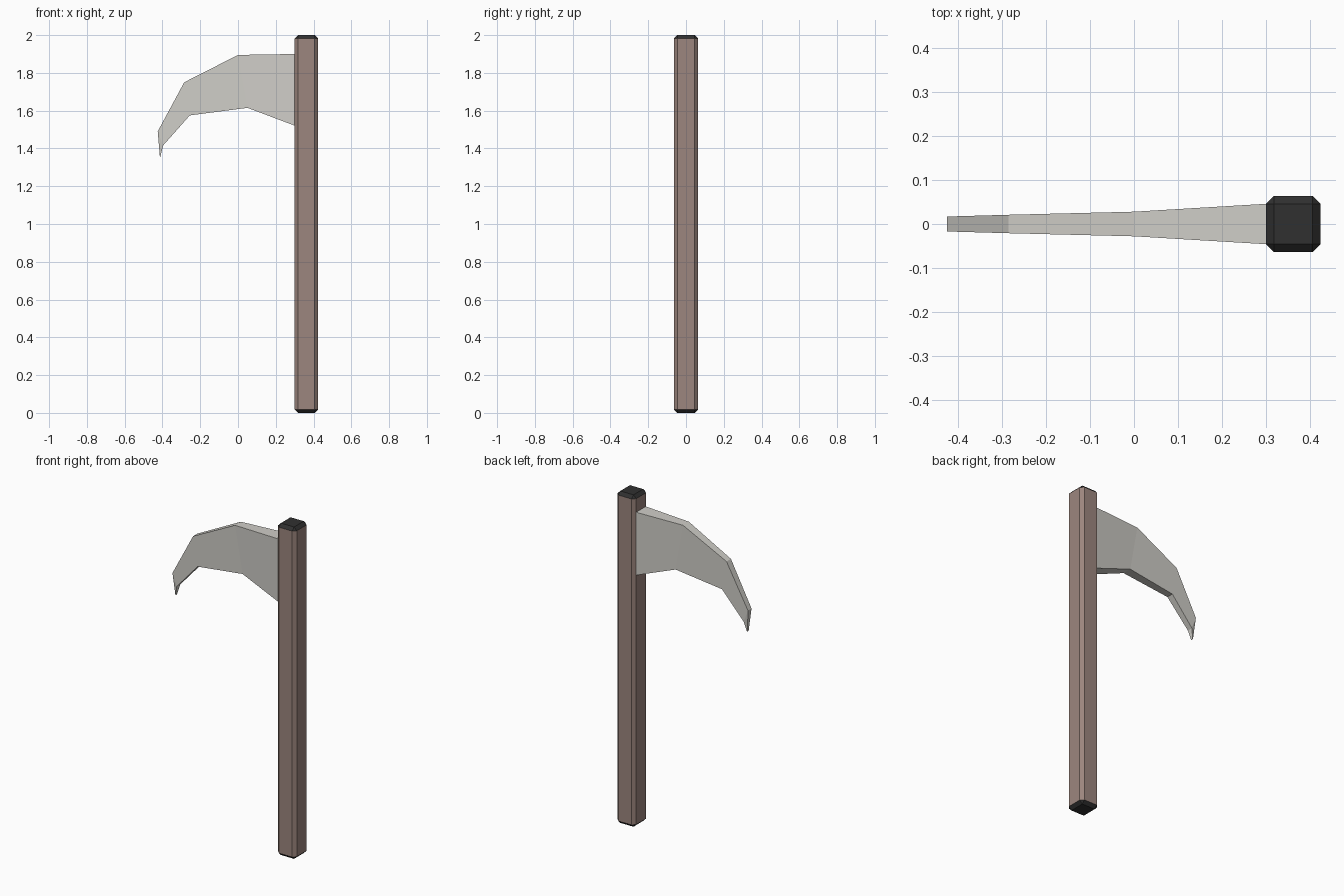
import bpy, bmesh

if "Cube" in bpy.data.objects:
    bpy.data.objects.remove(bpy.data.objects["Cube"])

def material(name, rgb):
    m = bpy.data.materials.new(name)
    m.diffuse_color = [(c / 255 / 12.92 if c < 10 else ((c / 255 + 0.055) / 1.055) ** 2.4) for c in rgb] + [1]
    m.use_nodes = True
    m.node_tree.nodes["Principled BSDF"].inputs["Base Color"].default_value = m.diffuse_color
    return m

def finish(bm, name, mats):
    bmesh.ops.recalc_face_normals(bm, faces=bm.faces)
    me = bpy.data.meshes.new(name)
    bm.to_mesh(me)
    bm.free()
    for m in mats:
        me.materials.append(m)
    ob = bpy.data.objects.new(name, me)
    bpy.context.collection.objects.link(ob)
    return ob

wood = material("brown wood", (156, 134, 126))
dark = material("black cap", (48, 48, 48))
steel = material("grey steel", (208, 206, 200))

# Handle: bevelled square post with black end caps
bm = bmesh.new()
bmesh.ops.create_cube(bm, size=1)
for v in bm.verts:
    v.co.x = 0.362 + v.co.x * 0.124
    v.co.y *= 0.128
    v.co.z = 1 + v.co.z * 2
bmesh.ops.bevel(bm, geom=bm.edges[:], offset=0.018, segments=1, affect='EDGES')
for f in bm.faces:
    z = f.calc_center_median().z
    f.material_index = 1 if z > 1.98 or z < 0.02 else 0
finish(bm, "handle", [wood, dark])

# Blade: rectangular sections lofted from the handle to the tip
# (upper x, upper z, lower x, lower z, half thickness)
sections = [
    (0.302, 1.90, 0.302, 1.52, 0.046),
    (0.0, 1.895, 0.05, 1.615, 0.028),
    (-0.285, 1.75, -0.255, 1.575, 0.021),
    (-0.425, 1.49, -0.397, 1.415, 0.017),
    (-0.414, 1.36, -0.411, 1.355, 0.006),
]
bm = bmesh.new()
rings = [[bm.verts.new(p) for p in ((ux, -t, uz), (ux, t, uz), (lx, t, lz), (lx, -t, lz))]
         for ux, uz, lx, lz, t in sections]
for a, b in zip(rings, rings[1:]):
    for i in range(4):
        j = (i + 1) % 4
        bm.faces.new((a[i], a[j], b[j], b[i]))
bm.faces.new(rings[0])
bm.faces.new(rings[-1])
finish(bm, "blade", [steel])
